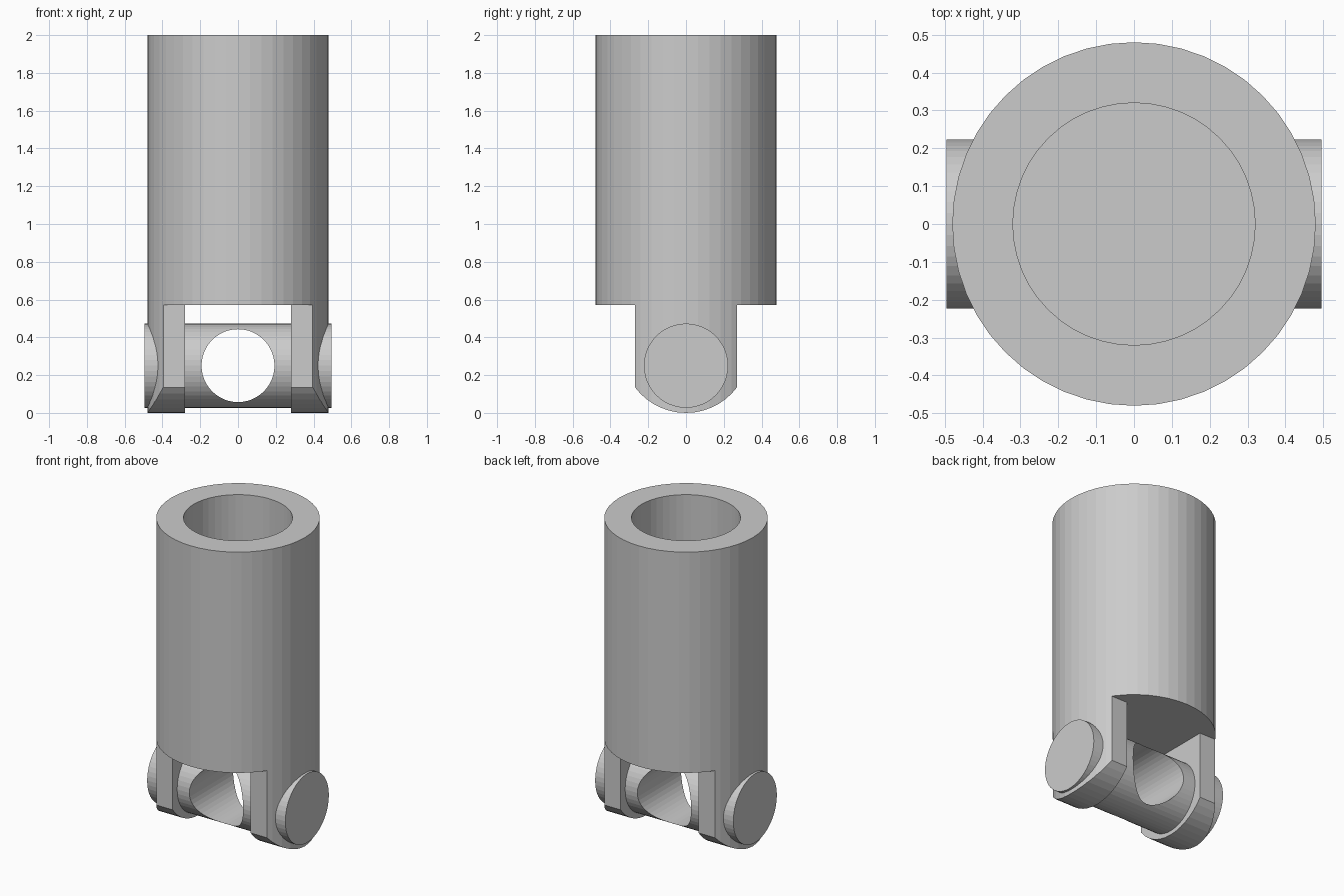
import bpy, bmesh, math
from mathutils import Matrix

if "Cube" in bpy.data.objects:
    bpy.data.objects.remove(bpy.data.objects["Cube"])

PIN_Z = 0.25


def make_object(name, bm):
    bmesh.ops.recalc_face_normals(bm, faces=bm.faces)
    mesh = bpy.data.meshes.new(name)
    bm.to_mesh(mesh)
    bm.free()
    obj = bpy.data.objects.new(name, mesh)
    bpy.context.collection.objects.link(obj)
    return obj


def cylinder(name, radius, length, centre, axis='Z', sides=48):
    rot = {'X': Matrix.Rotation(math.pi / 2, 4, 'Y'),
           'Y': Matrix.Rotation(math.pi / 2, 4, 'X'),
           'Z': Matrix.Identity(4)}[axis]
    bm = bmesh.new()
    bmesh.ops.create_cone(bm, cap_ends=True, segments=sides, radius1=radius,
                          radius2=radius, depth=length,
                          matrix=Matrix.Translation(centre) @ rot)
    return make_object(name, bm)


def prism_along_x(name, profile, half_width):
    bm = bmesh.new()
    face = bm.faces.new([bm.verts.new((-half_width, y, z)) for y, z in profile])
    ext = bmesh.ops.extrude_face_region(bm, geom=[face])
    verts = [g for g in ext['geom'] if isinstance(g, bmesh.types.BMVert)]
    bmesh.ops.translate(bm, verts=verts, vec=(2 * half_width, 0, 0))
    return make_object(name, bm)


def cut(obj, cutter):
    cutter.hide_render = True
    mod = obj.modifiers.new("cut", 'BOOLEAN')
    mod.operation = 'DIFFERENCE'
    mod.solver = 'EXACT'
    mod.object = cutter
    bpy.context.view_layer.objects.active = obj
    bpy.ops.object.modifier_apply(modifier=mod.name)
    bpy.data.objects.remove(cutter)


# Yoke body: cylinder with a blind bore in the top
body = cylinder("yoke_body", 0.48, 2.1, (0, 0, 0.95))
cut(body, cylinder("bore_cutter", 0.32, 1.2, (0, 0, 1.6)))

# Fork ears: trim the sides and round the lower end
R = 0.337
a = math.asin(0.27 / R)
arc = [(R * math.sin(t), R - R * math.cos(t))
       for t in (-a + 2 * a * i / 14 for i in range(15))]
outline = ([(-0.7, 0.57), (-0.27, 0.57)] + arc +
           [(0.27, 0.57), (0.7, 0.57), (0.7, -0.3), (-0.7, -0.3)])
cut(body, prism_along_x("side_cutter", outline, 0.7))

# Gap between the ears
gap = [(-0.7, -0.3), (0.7, -0.3), (0.7, 0.57), (-0.7, 0.57)]
cut(body, prism_along_x("gap_cutter", gap, 0.28))

# Cross pin with a front-to-back hole
pin = cylinder("cross_pin", 0.223, 0.99, (0, 0, PIN_Z), 'X')
cut(pin, cylinder("pin_hole_cutter", 0.193, 1.0, (0, 0, PIN_Z), 'Y'))
